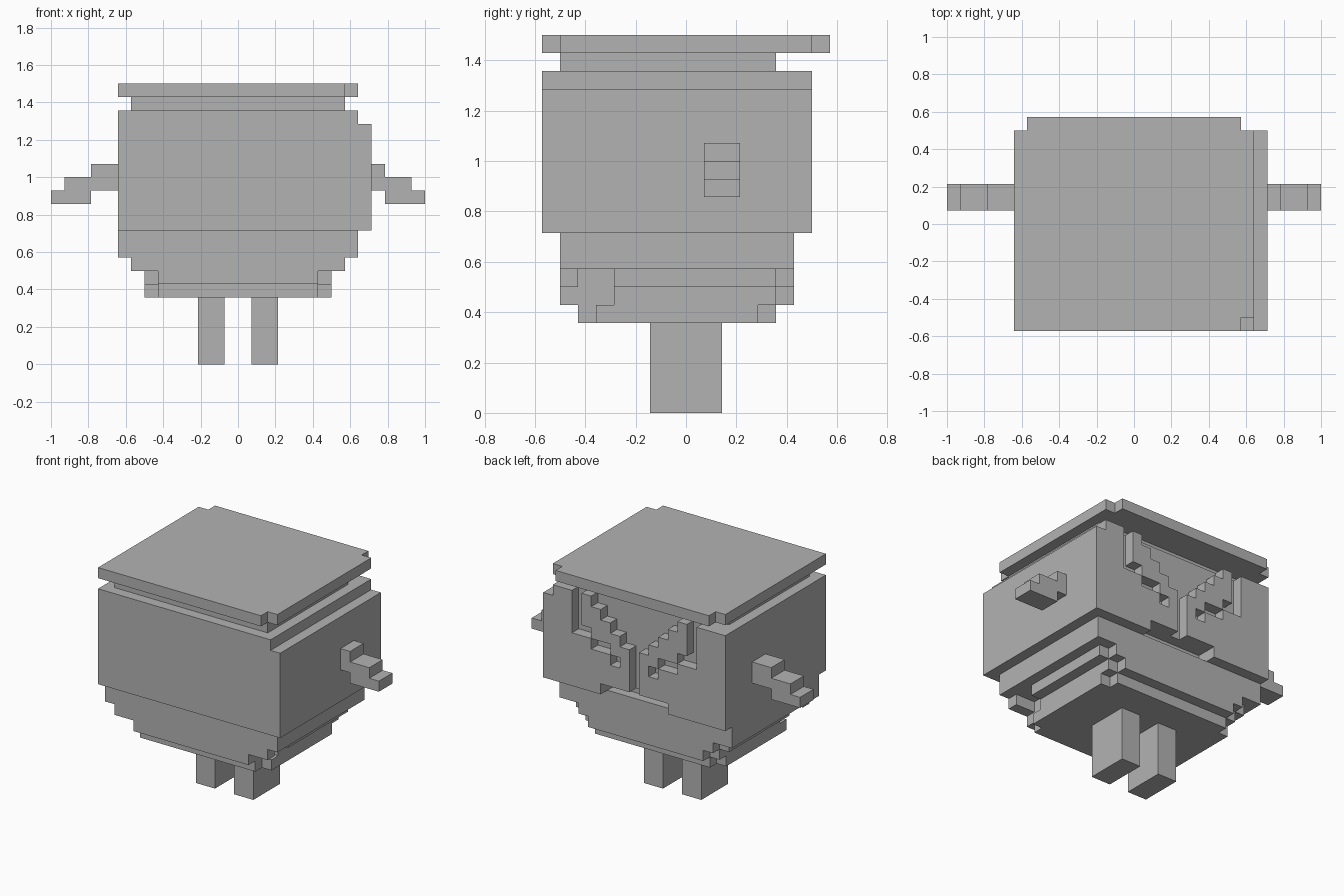
import bpy
import bmesh
from mathutils import Matrix, Vector

U = 1 / 14  # size of one block

cube = bpy.data.objects.get("Cube")
if cube:
    bpy.data.objects.remove(cube, do_unlink=True)

grey = bpy.data.materials.new("plain grey")
grey.use_nodes = True
colour = (0.45, 0.45, 0.45, 1)
grey.diffuse_color = colour
grey.node_tree.nodes["Principled BSDF"].inputs["Base Color"].default_value = colour


def blocks(name, boxes):
    """One object from boxes given as x, y, z ranges in block units."""
    bm = bmesh.new()
    for x0, x1, y0, y1, z0, z1 in boxes:
        size = Vector((x1 - x0, y1 - y0, z1 - z0)) * U
        centre = Vector((x0 + x1, y0 + y1, z0 + z1)) * U / 2
        bmesh.ops.create_cube(bm, size=1, matrix=Matrix.LocRotScale(centre, None, size))
    mesh = bpy.data.meshes.new(name)
    bm.to_mesh(mesh)
    bm.free()
    mesh.materials.append(grey)
    obj = bpy.data.objects.new(name, mesh)
    bpy.context.collection.objects.link(obj)


# Flat lid with clipped corners, and the narrow neck below it
blocks("lid", [(-9, 8, -8, -7, 20, 21), (-9, 9, -7, 7, 20, 21), (-8, 8, 7, 8, 20, 21)])
blocks("neck", [(-8, 8, -7, 5, 19, 20)])

# Main body, with a shallow mouth recess at the bottom of the back
blocks("body", [
    (-9, 9, -8, 6, 18, 19),
    (-9, 10, -8, 6, 11, 18),
    (-9, 10, -8, 5, 10, 11),
    (-9, -3, 5, 6, 10, 11),
    (4, 10, 5, 6, 10, 11),
])

# Raised face relief: solid height spans per column, mirrored about the nose slot
columns = {
    1: [(11, 15)],
    2: [(11, 13), (14, 16)],
    3: [(11, 14), (15, 17)],
    4: [(10, 14), (15, 18)],
    5: [(10, 15), (16, 19)],
    6: [(10, 15)],
    7: [(10, 19)],
    8: [(10, 19)],
    9: [(10, 19)],
}
relief = []
for x, spans in columns.items():
    for low, high in spans:
        relief.append((x, x + 1, 6, 7, low, min(high, 18) if x == 9 else high))
        relief.append((-x, 1 - x, 6, 7, low, high))
blocks("face_relief", relief)

# Stepped underside: half width, y range, z range
steps = [
    (9, -7, 6, 8, 10),
    (8, -7, -6, 7, 8), (6, -6, -4, 7, 8), (8, -4, 5, 7, 8), (7, 5, 6, 7, 8),
    (6, -7, -4, 6, 7), (7, -4, 5, 6, 7), (6, 5, 6, 6, 7),
    (6, -6, -5, 5, 6), (7, -5, 4, 5, 6), (6, 4, 5, 5, 6),
]
blocks("stepped_underside", [(-w, w, y0, y1, z0, z1) for w, y0, y1, z0, z1 in steps])

# Arms and legs
for side, s in (("left", 1), ("right", -1)):
    arm = [(9, 11, 14, 15), (9, 13, 13, 14), (11, 14, 12, 13)]
    blocks(side + "_arm", [(*sorted((s * a, s * b)), 1, 3, z0, z1) for a, b, z0, z1 in arm])
    blocks(side + "_leg", [(*sorted((s, s * 3)), -2, 2, 0, 5)])
